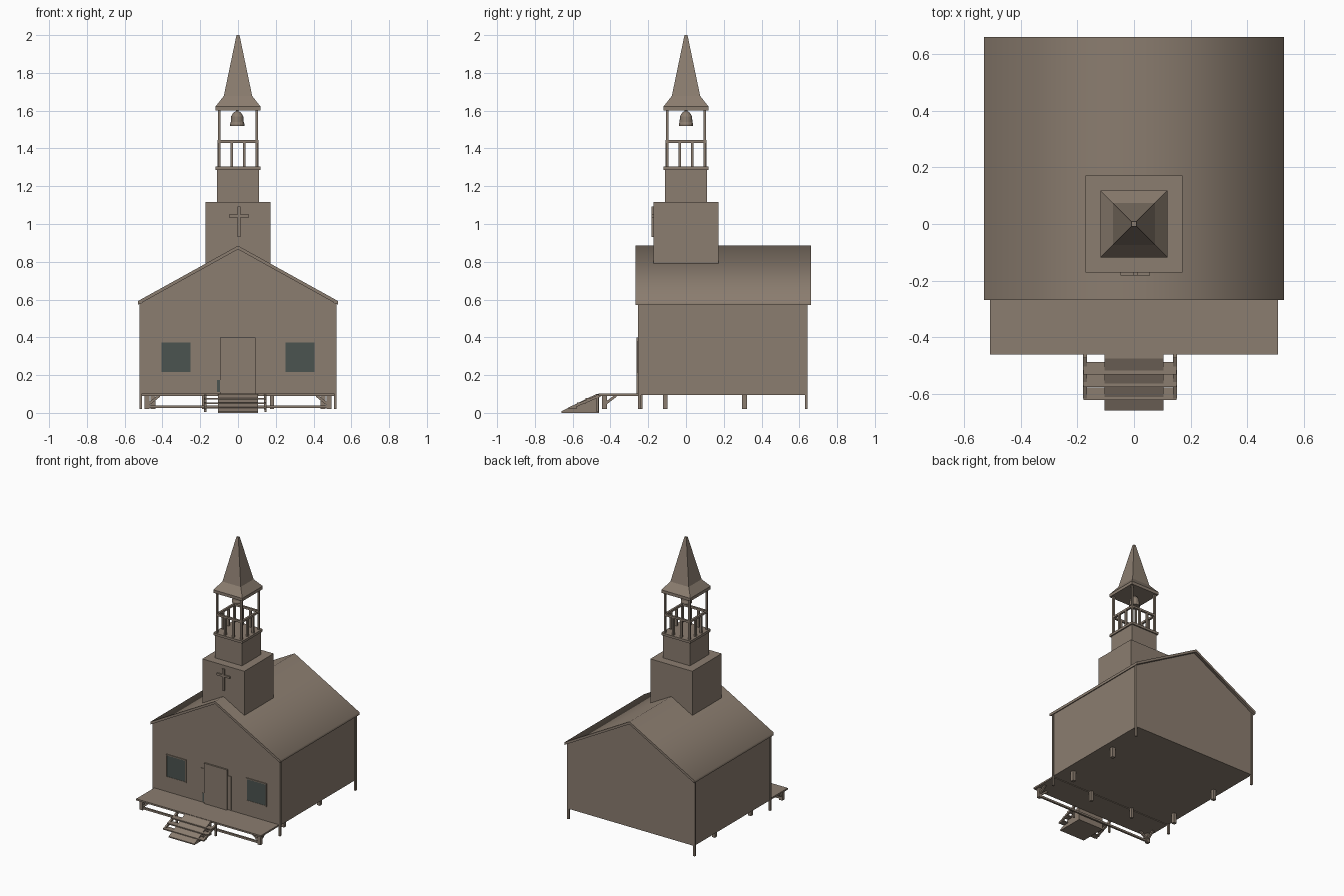
import bpy, bmesh, math
from mathutils import Vector

if "Cube" in bpy.data.objects:
    bpy.data.objects.remove(bpy.data.objects["Cube"])


def material(name, rgb):
    m = bpy.data.materials.new(name)
    m.diffuse_color = (*rgb, 1)
    m.use_nodes = True
    m.node_tree.nodes["Principled BSDF"].inputs["Base Color"].default_value = m.diffuse_color
    return m


WOOD = material("weathered wood", (0.258, 0.205, 0.160))
GLASS = material("dark glass", (0.070, 0.088, 0.080))


def finish(name, bm, mat=WOOD):
    bmesh.ops.recalc_face_normals(bm, faces=bm.faces)
    me = bpy.data.meshes.new(name)
    bm.to_mesh(me)
    bm.free()
    me.materials.append(mat)
    ob = bpy.data.objects.new(name, me)
    bpy.context.collection.objects.link(ob)
    return ob


def box(name, x, y, z, mat=WOOD):
    """Box from (min, max) pairs."""
    bm = bmesh.new()
    bmesh.ops.create_cube(bm, size=1)
    for v in bm.verts:
        v.co = [(a + b) / 2 + c * (b - a) for c, (a, b) in zip(v.co, (x, y, z))]
    return finish(name, bm, mat)


def post(name, x, y, z0, z1, w):
    return box(name, (x - w / 2, x + w / 2), (y - w / 2, y + w / 2), (z0, z1))


def beam(name, a, b, w):
    """Square bar between two points."""
    a, b = Vector(a), Vector(b)
    bm = bmesh.new()
    bmesh.ops.create_cube(bm, size=1)
    q = (b - a).to_track_quat('Z', 'Y')
    for v in bm.verts:
        v.co = (a + b) / 2 + q @ Vector((v.co.x * w, v.co.y * w, v.co.z * (b - a).length))
    return finish(name, bm)


def prism(name, pts, lo, hi, axis='y'):
    """Extrude a profile: (x, z) along y, or (y, z) along x."""
    bm = bmesh.new()
    put = (lambda p, t: (p[0], t, p[1])) if axis == 'y' else (lambda p, t: (t, p[0], p[1]))
    f = bm.faces.new([bm.verts.new(put(p, lo)) for p in pts])
    g = bmesh.ops.extrude_face_region(bm, geom=[f])
    for v in g['geom']:
        if isinstance(v, bmesh.types.BMVert):
            v.co[1 if axis == 'y' else 0] = hi
    return finish(name, bm)


def square_loft(name, rings):
    """Stack of square rings (half width, z), capped."""
    bm = bmesh.new()
    loops = [[bm.verts.new((sx * r, sy * r, z)) for sx, sy in ((-1, -1), (1, -1), (1, 1), (-1, 1))]
             for r, z in rings]
    for a, b in zip(loops, loops[1:]):
        for i in range(4):
            bm.faces.new((a[i], a[(i + 1) % 4], b[(i + 1) % 4], b[i]))
    bm.faces.new(loops[0])
    bm.faces.new(loops[-1])
    return finish(name, bm)


# Main hall and roof
prism("hall_walls", [(-.515, .095), (.515, .095), (.515, .58), (0, .868), (-.515, .58)], -.25, .64)
roof = prism("roof", [(-.53, .572), (0, .866), (.53, .572), (.53, .592), (0, .885), (-.53, .592)], -.268, .662)
bpy.context.view_layer.objects.active = roof
roof.select_set(True)
bpy.ops.object.shade_smooth_by_angle(angle=math.radians(65))
roof.select_set(False)

# Corner boards and foundation posts
for sx in (-1, 1):
    for y in (-.246, .636):
        post("corner_post", sx * .515, y, .02, .58, .014)
    for y in (-.11, .31):
        post("foundation_post", sx * .45, y, .02, .1, .025)
    post("foundation_post", sx * .18, -.24, .02, .1, .02)

# Windows with thin frames
for cx in (-.328, .328):
    box("window_pane", (cx - .078, cx + .078), (-.255, -.249), (.215, .375), GLASS)
    for s in (-1, 1):
        box("window_frame_side", sorted((cx + s * .076, cx + s * .083)), (-.257, -.249), (.21, .38))
        zc = .295 + s * .0815
        box("window_frame_rail", (cx - .083, cx + .083), (-.257, -.249), (zc - .0035, zc + .0035))

# Door
box("door_surround", (-.125, .122), (-.254, -.249), (.108, .355))
box("door", (-.095, .092), (-.262, -.25), (.1, .40))
box("door_side_light", (-.112, -.095), (-.256, -.25), (.11, .175), GLASS)

# Porch deck and its frame
box("porch_deck", (-.51, .51), (-.462, -.25), (.09, .102))
beam("porch_sill_beam", (-.485, -.432, .033), (.485, -.432, .033), .014)
for sx in (-1, 1):
    x = sx * .482
    post("porch_leg", x, -.432, .02, .092, .025)
    beam("porch_front_brace", (x, -.432, .04), (sx * .415, -.432, .092), .014)
    beam("porch_side_brace", (x, -.432, .045), (x, -.37, .092), .014)

# Ramp over steps
prism("ramp", [(-.66, 0), (-.46, 0), (-.46, .1), (-.475, .1), (-.66, .008)], -.105, .105, 'x')
for x in (-.173, .145):
    beam("step_stringer", (x, -.615, .025), (x, -.455, .092), .014)
    post("step_post", x, -.468, .005, .098, .012)
for y, z in ((-.60, .028), (-.555, .052), (-.51, .075)):
    box("step_tread", (-.178, .15), (y - .022, y + .022), (z - .004, z + .004))

# Tower blocks and cross
box("tower_base", (-.172, .172), (-.172, .172), (.7, 1.117))
box("tower_middle", (-.11, .11), (-.11, .11), (1.11, 1.29))
box("belfry_floor", (-.119, .119), (-.119, .119), (1.287, 1.305))
box("cross_upright", (-.003, .013), (-.182, -.17), (.932, 1.092))
box("cross_arm", (-.047, .057), (-.182, -.17), (1.034, 1.049))

# Belfry posts, rails and balusters
for s in (-1, 1):
    for t in (-1, 1):
        post("belfry_post", s * .1, t * .1, 1.3, 1.605, .014)
        post("baluster", s * .1, t * .033, 1.3, 1.43, .015)
        post("baluster", t * .033, s * .1, 1.3, 1.43, .015)
    beam("belfry_rail", (-.1, s * .1, 1.437), (.1, s * .1, 1.437), .015)
    beam("belfry_rail", (s * .1, -.1, 1.437), (s * .1, .1, 1.437), .015)

# Bell, turned from a profile
bm = bmesh.new()
prof = [(.0, 1.522), (.038, 1.518), (.038, 1.53), (.034, 1.54), (.032, 1.57), (.02, 1.59), (.007, 1.597), (.007, 1.61), (0, 1.61)]
vs = [bm.verts.new((r - 0, 0, z)) for r, z in prof]
es = [bm.edges.new(p) for p in zip(vs, vs[1:])]
bmesh.ops.spin(bm, geom=vs + es, cent=(0, 0, 0), axis=(0, 0, 1), angle=math.tau, steps=16)
bmesh.ops.remove_doubles(bm, verts=bm.verts, dist=1e-4)
finish("bell", bm).location.x = -.004

# Flared spire
square_loft("spire", [(.119, 1.6), (.119, 1.622), (.075, 1.678), (.008, 2.0)])
